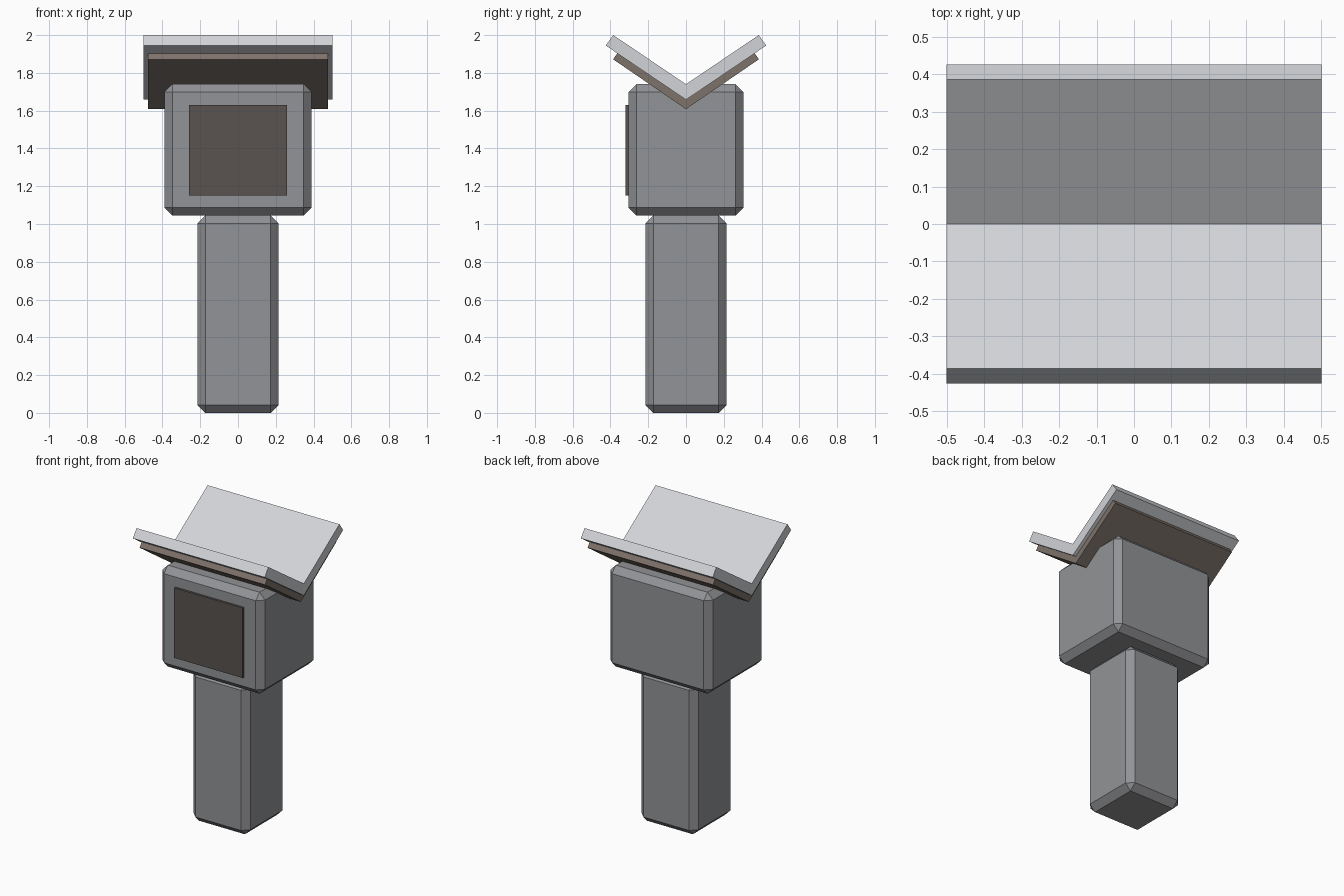
import bpy
import bmesh

cube = bpy.data.objects.get("Cube")
if cube:
    bpy.data.objects.remove(cube, do_unlink=True)


def material(name, color):
    mat = bpy.data.materials.new(name)
    mat.use_nodes = True
    rgba = (*color, 1)
    mat.diffuse_color = rgba
    mat.node_tree.nodes["Principled BSDF"].inputs["Base Color"].default_value = rgba
    return mat


def finish(name, bm, mat):
    bmesh.ops.recalc_face_normals(bm, faces=bm.faces[:])
    mesh = bpy.data.meshes.new(name)
    bm.to_mesh(mesh)
    bm.free()
    mesh.materials.append(mat)
    obj = bpy.data.objects.new(name, mesh)
    bpy.context.collection.objects.link(obj)
    return obj


def box(name, low, high, mat, chamfer=0):
    """Axis-aligned box between two corners, with optional flat chamfers."""
    bm = bmesh.new()
    bmesh.ops.create_cube(bm, size=1)
    for v in bm.verts:
        v.co = [l + (c + 0.5) * (h - l) for l, h, c in zip(low, high, v.co)]
    if chamfer:
        bmesh.ops.bevel(bm, geom=bm.edges[:], offset=chamfer, segments=1,
                        affect='EDGES', profile=0.5)
    return finish(name, bm, mat)


def chevron(name, half_width, inner, tip_top, tip_low, outer, mat):
    """V-shaped plate: half a y-z profile mirrored and extruded along x."""
    profile = [(0, inner), tip_top, tip_low, (0, outer),
               (-tip_low[0], tip_low[1]), (-tip_top[0], tip_top[1])]
    bm = bmesh.new()
    ends = [[bm.verts.new((x, y, z)) for y, z in profile]
            for x in (-half_width, half_width)]
    # Each end is two quads, one per wing, sharing the fold
    for a in ends:
        bm.faces.new(a[:4])
        bm.faces.new([a[0], a[3], a[4], a[5]])
    a, b = ends
    for i in range(len(a)):
        j = (i + 1) % len(a)
        bm.faces.new([a[i], a[j], b[j], b[i]])
    return finish(name, bm, mat)


grey = material("stone grey", (0.288, 0.293, 0.308))
pale = material("pale grey", (0.645, 0.655, 0.685))
brown = material("dull brown", (0.21, 0.17, 0.145))
dark = material("dark brown", (0.10, 0.087, 0.08))

# Post and head
box("post", (-0.215, -0.215, 0), (0.215, 0.215, 1.045), grey, 0.042)
box("head", (-0.39, -0.305, 1.045), (0.39, 0.305, 1.74), grey, 0.042)

# Panel on the front of the head
box("front_panel", (-0.26, -0.32, 1.15), (0.26, -0.29, 1.63), dark)

# Folded top plate and its backing
chevron("top_plate", 0.5, 1.74, (0.385, 2.0), (0.425, 1.945), 1.658, pale)
chevron("plate_backing", 0.476, 1.66, (0.363, 1.905), (0.386, 1.872), 1.608, brown)
